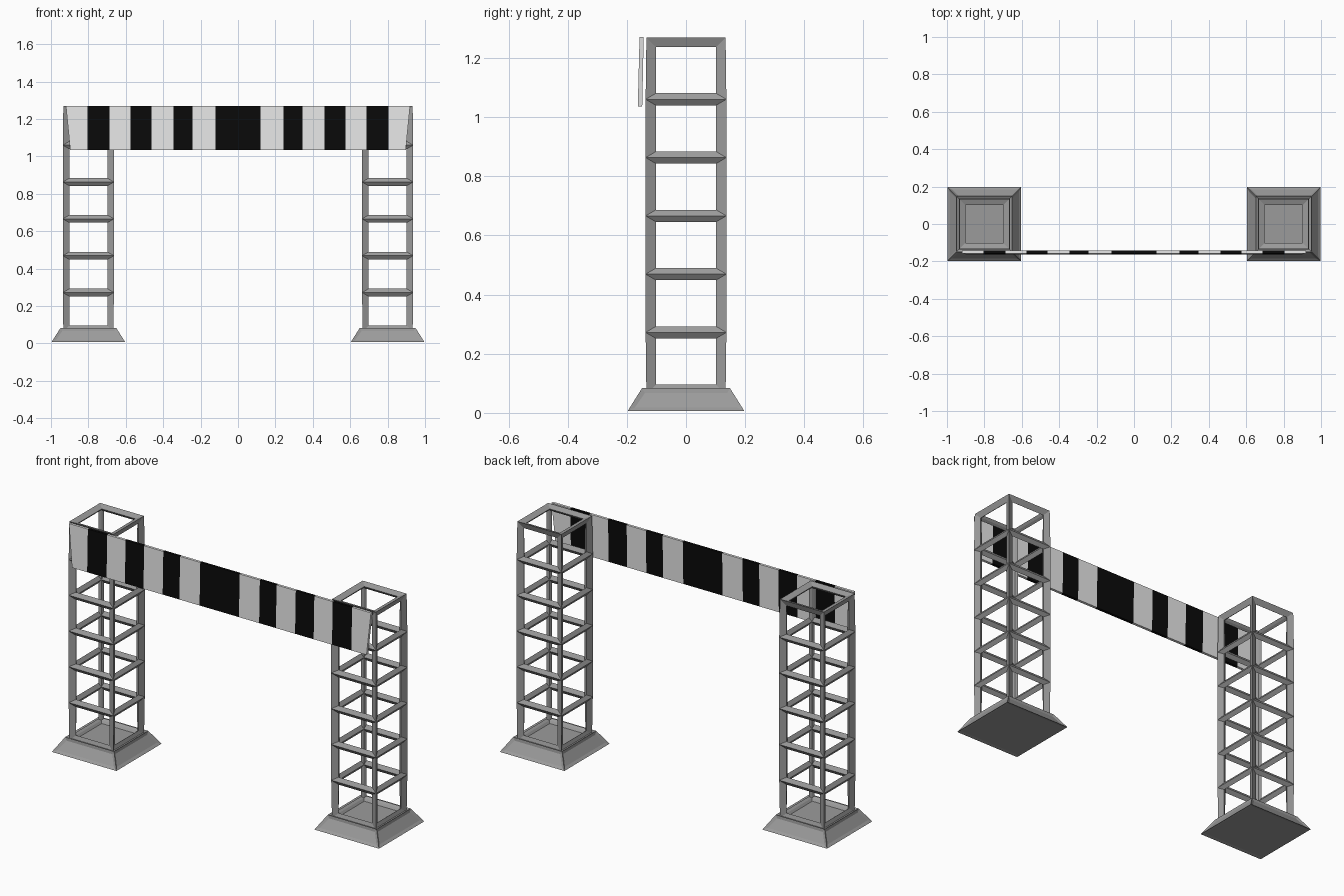
import bpy
import bmesh

if "Cube" in bpy.data.objects:
    bpy.data.objects.remove(bpy.data.objects["Cube"])


def material(name, value):
    m = bpy.data.materials.new(name)
    m.diffuse_color = (value, value, value, 1)
    m.use_nodes = True
    m.node_tree.nodes["Principled BSDF"].inputs["Base Color"].default_value = m.diffuse_color
    return m


STEEL = material("grey steel", 0.33)
WHITE = material("banner white", 0.8)
BLACK = material("banner black", 0.003)


def make_object(name, bm, mats):
    bmesh.ops.recalc_face_normals(bm, faces=bm.faces)
    me = bpy.data.meshes.new(name)
    bm.to_mesh(me)
    bm.free()
    for m in mats:
        me.materials.append(m)
    ob = bpy.data.objects.new(name, me)
    bpy.context.collection.objects.link(ob)
    return ob


def ring_stack(name, x, rings):
    """Closed stack of square rings, each given as (half width, height)."""
    bm = bmesh.new()
    loops = [[bm.verts.new((x + sx * h, sy * h, z))
              for sx, sy in ((-1, -1), (1, -1), (1, 1), (-1, 1))]
             for h, z in rings]
    for a, b in zip(loops, loops[1:]):
        for i in range(4):
            j = (i + 1) % 4
            bm.faces.new((a[i], a[j], b[j], b[i]))
    bm.faces.new(loops[0])
    bm.faces.new(loops[-1])
    return make_object(name, bm, [STEEL])


def add_struts(ob, thickness, replace):
    mod = ob.modifiers.new("struts", 'WIREFRAME')
    mod.thickness = thickness
    mod.offset = 0
    mod.use_even_offset = True
    mod.use_replace = replace


# Two lattice towers on flared feet
for side, x in (("left", -0.8), ("right", 0.8)):
    tower = ring_stack(side + "_tower", x,
                       [(0.122, 0.075 + 0.197 * i) for i in range(7)])
    add_struts(tower, 0.041, True)
    foot = ring_stack(side + "_foot", x, [(0.19, 0.01), (0.145, 0.075)])
    add_struts(foot, 0.02, False)

# Striped banner: column edges across, colours alternating, ends leaning inward
half = [0.12, 0.243, 0.345, 0.462, 0.575, 0.687, 0.805, 0.92]
edges = [-e for e in reversed(half)] + half
bm = bmesh.new()
cols = []
for e in edges:
    low = e if abs(e) < 0.9 else e * 0.975
    cols.append([bm.verts.new(p) for p in (
        (low, -0.163, 1.035), (e, -0.157, 1.27),
        (e, -0.143, 1.27), (low, -0.148, 1.035))])
for n, (a, b) in enumerate(zip(cols, cols[1:])):
    for i in range(4):
        j = (i + 1) % 4
        bm.faces.new((a[i], b[i], b[j], a[j])).material_index = n % 2
bm.faces.new(cols[0])
bm.faces.new(cols[-1])
make_object("striped_banner", bm, [WHITE, BLACK])
